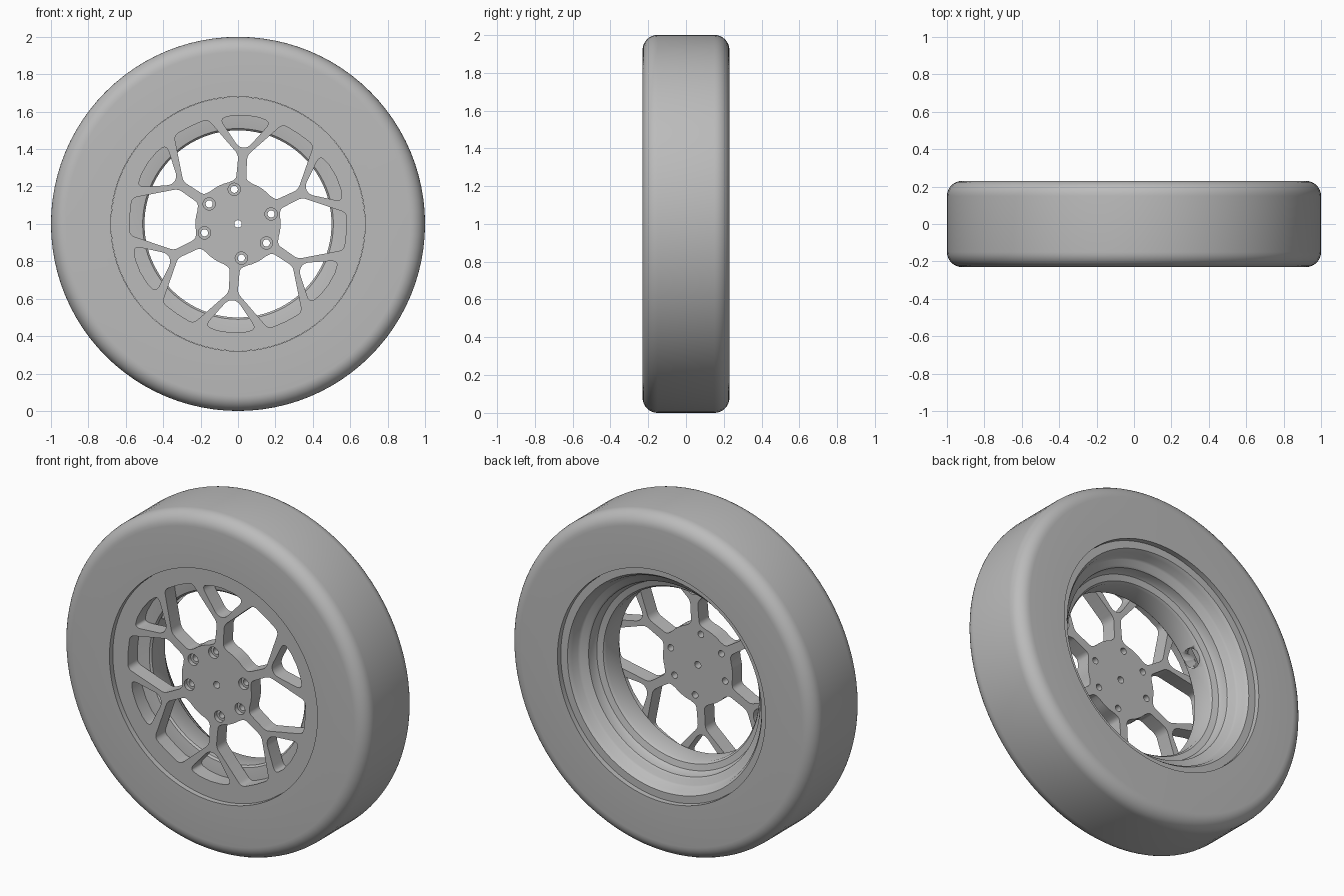
import bpy, bmesh
from math import sin, cos, pi, radians, hypot
from mathutils import Vector, Matrix

if "Cube" in bpy.data.objects:
    bpy.data.objects.remove(bpy.data.objects["Cube"])

CZ = 1.0      # axle height
TILT = -4     # rotation of the spoke pattern, degrees

grey = bpy.data.materials.new("plain_grey")
grey.diffuse_color = (0.5, 0.5, 0.5, 1)
grey.use_nodes = True
grey.node_tree.nodes["Principled BSDF"].inputs["Base Color"].default_value = grey.diffuse_color


def finish(name, bm, angle=35):
    bmesh.ops.remove_doubles(bm, verts=bm.verts, dist=1e-5)
    bmesh.ops.recalc_face_normals(bm, faces=bm.faces)
    me = bpy.data.meshes.new(name)
    bm.to_mesh(me)
    bm.free()
    me.materials.append(grey)
    ob = bpy.data.objects.new(name, me)
    bpy.context.collection.objects.link(ob)
    ob.location.z = CZ
    bpy.ops.object.select_all(action='DESELECT')
    ob.select_set(True)
    bpy.context.view_layer.objects.active = ob
    bpy.ops.object.shade_smooth_by_angle(angle=radians(angle))
    return ob


def lathe(name, profile, n=96, cx=0, cz=0):
    """Spin a closed (radius, y) profile around the y axis."""
    bm = bmesh.new()
    rings = [[bm.verts.new((cx + r * cos(2 * pi * i / n), y, cz + r * sin(2 * pi * i / n)))
              for r, y in profile] for i in range(n)]
    m = len(profile)
    for i in range(n):
        a, b = rings[i], rings[(i + 1) % n]
        for j in range(m):
            k = (j + 1) % m
            bm.faces.new((a[j], a[k], b[k], b[j]))
    return finish(name, bm)


def polar(deg, r):
    return Vector((r * cos(radians(deg)), r * sin(radians(deg))))


def circle(r, c=(0, 0), n=24):
    return [Vector(c) + polar(360 * i / n, r) for i in range(n)]


def opening(half, axis):
    """Mirror (angle, radius, fillet) points about a spoke axis and round the corners."""
    full = half + [(-a, r, f) for a, r, f in reversed(half) if a != 0]
    pts = [(polar(a + axis, r), f) for a, r, f in full]
    out = []
    for i, (p, f) in enumerate(pts):
        if f == 0:
            out.append(p)
            continue
        a, b = pts[i - 1][0], pts[(i + 1) % len(pts)][0]
        a = p + (a - p).normalized() * min(f, (a - p).length * 0.49)
        b = p + (b - p).normalized() * min(f, (b - p).length * 0.49)
        for k in range(7):
            t = k / 6
            out.append(a * (1 - t) ** 2 + p * 2 * t * (1 - t) + b * t ** 2)
    return out


def plate(name, outlines, y0, y1):
    """Filled flat plate with holes, facing -y."""
    cu = bpy.data.curves.new(name, 'CURVE')
    cu.dimensions = '2D'
    cu.fill_mode = 'BOTH'
    cu.extrude = (y1 - y0) / 2
    for pts in outlines:
        s = cu.splines.new('POLY')
        s.points.add(len(pts) - 1)
        for q, p in zip(s.points, pts):
            q.co = (p.x, p.y, 0, 1)
        s.use_cyclic_u = True
    tmp = bpy.data.objects.new("tmp_outline", cu)
    bpy.context.collection.objects.link(tmp)
    dg = bpy.context.evaluated_depsgraph_get()
    me = bpy.data.meshes.new_from_object(tmp.evaluated_get(dg))
    bm = bmesh.new()
    bm.from_mesh(me)
    bpy.data.objects.remove(tmp)
    bm.transform(Matrix.Translation((0, (y0 + y1) / 2, 0)) @ Matrix.Rotation(pi / 2, 4, 'X'))
    return finish(name, bm)


# tyre: flat sidewalls, rounded shoulders
W, R, F = 0.23, 1.0, 0.08
shoulder = [(R - F + F * sin(pi / 2 * i / 8), W - F + F * cos(pi / 2 * i / 8)) for i in range(9)]
tyre = [(0.68, W)] + shoulder + [(r, -y) for r, y in reversed(shoulder)] + [(0.68, -W)]
lathe("tyre", tyre)

# spoked wheel face
bolts = [(-0.02, 0.185), (0.177, 0.053), (0.152, -0.102),
         (0.018, -0.183), (-0.179, -0.048), (-0.154, 0.107)]
window = [(0, 0.58, 0), (9.8, 0.584, 0.03), (26.3, 0.37, 0.025),
          (23.6, 0.24, 0.02), (14, 0.228, 0), (7, 0.228, 0), (0, 0.228, 0)]
slot = [(0, 0.582, 0), (7, 0.58, 0), (14, 0.572, 0.045), (3.5, 0.41, 0.03)]
outlines = [circle(0.679, n=96), circle(0.02)]
outlines += [circle(0.033, b) for b in bolts]
for k in range(6):
    outlines.append(opening(window, TILT + 60 * k))
    outlines.append(opening(slot, TILT + 30 + 60 * k))
plate("spoked_face", outlines, -0.20, -0.11)

# recessed bolt seats
for i, (bx, bz) in enumerate(bolts):
    lathe(f"bolt_seat_{i + 1}", [(0.019, -0.175), (0.0335, -0.175), (0.0335, -0.11), (0.019, -0.11)],
          n=24, cx=bx, cz=bz)

# stepped rim barrel
inner = [(0.60, -0.112), (0.585, -0.112), (0.51, -0.10), (0.50, -0.09), (0.50, 0.03), (0.51, 0.045),
         (0.545, 0.055), (0.555, 0.07), (0.56, 0.11), (0.57, 0.12), (0.60, 0.13), (0.61, 0.14),
         (0.62, 0.18), (0.635, 0.20), (0.679, 0.20)]
outer = [(0.679, 0.17), (0.65, 0.15), (0.63, 0.11), (0.59, 0.09), (0.57, 0.03), (0.53, 0.01),
         (0.53, -0.07), (0.60, -0.09)]
barrel = lathe("rim_barrel", inner + outer)

# valve hole through the barrel
bm = bmesh.new()
bmesh.ops.create_cone(bm, cap_ends=True, segments=24, radius1=0.055, radius2=0.055, depth=0.12)
d = Vector((cos(radians(149)), 0, sin(radians(149))))
bm.transform(Matrix.Translation(d * 0.515 + Vector((0, -0.03, 0))) @ d.to_track_quat('Z', 'Y').to_matrix().to_4x4())
cutter = finish("valve_cutter", bm)
cutter.hide_render = True
bpy.context.view_layer.update()
mod = barrel.modifiers.new("valve_hole", 'BOOLEAN')
mod.operation = 'DIFFERENCE'
mod.solver = 'EXACT'
mod.object = cutter
bpy.ops.object.select_all(action='DESELECT')
barrel.select_set(True)
bpy.context.view_layer.objects.active = barrel
bpy.ops.object.modifier_apply(modifier=mod.name)
bpy.data.objects.remove(cutter)
